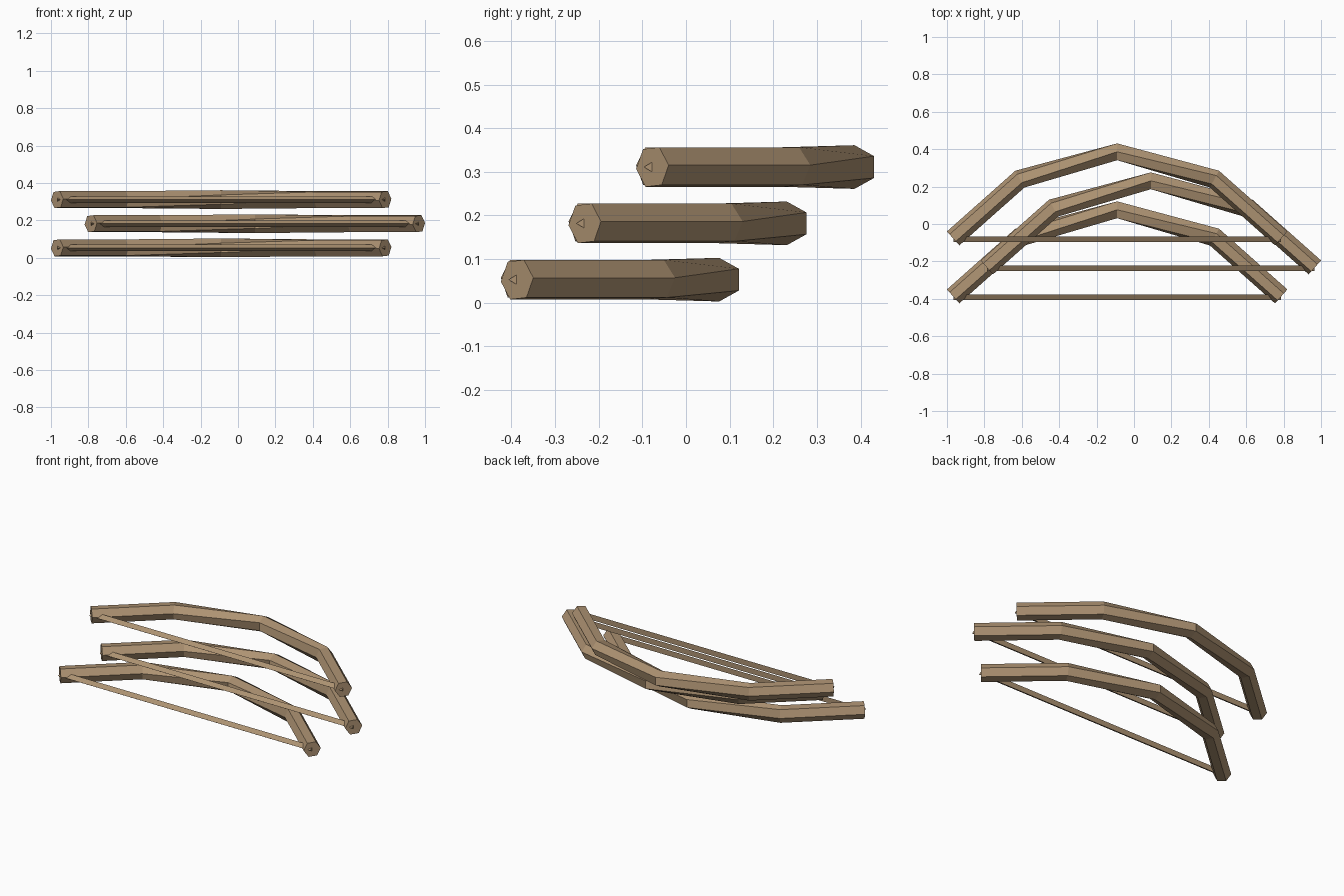
import bpy
from math import sin, cos, pi, radians
from mathutils import Vector

cube = bpy.data.objects.get("Cube")
if cube:
    bpy.data.objects.remove(cube)

wood = bpy.data.materials.new("tan_wood")
wood.use_nodes = True
wood.diffuse_color = (0.42, 0.29, 0.17, 1)
wood.node_tree.nodes["Principled BSDF"].inputs["Base Color"].default_value = wood.diffuse_color


def sweep(name, path, twists, radius, sides, location):
    """Sweep a polygon along a flat path, mitred at bends, with a twist per point."""
    verts, faces = [], []
    last = len(path) - 1
    for i, point in enumerate(path):
        p = Vector(point)
        before = (p - Vector(path[max(i - 1, 0)])).normalized()
        after = (Vector(path[min(i + 1, last)]) - p).normalized()
        tangent = (before + after).normalized()
        outward = Vector((-tangent.y, tangent.x, 0))
        miter = 1 / max(tangent.dot(before), tangent.dot(after))
        for k in range(sides):
            a = 2 * pi * k / sides + radians(twists[i])
            offset = outward * cos(a) * miter + Vector((0, 0, sin(a)))
            verts.append(p + offset * radius)
    for i in range(last):
        for k in range(sides):
            n = (k + 1) % sides
            a, b = i * sides, (i + 1) * sides
            faces.append((a + k, b + k, b + n, a + n))
    faces.append(tuple(range(sides)))
    faces.append(tuple(last * sides + k for k in reversed(range(sides))))
    mesh = bpy.data.meshes.new(name)
    mesh.from_pydata(verts, [], faces)
    mesh.materials.append(wood)
    obj = bpy.data.objects.new(name, mesh)
    obj.location = location
    bpy.context.collection.objects.link(obj)


# Bent limb and straight string, relative to the string's middle
limb = [(-0.877, 0, 0), (-0.52, 0.317, 0), (0, 0.463, 0), (0.52, 0.317, 0), (0.877, 0, 0)]
limb_twist = [55, 55, 30, 5, 5]
string = [(-0.876, 0, 0), (0.876, 0, 0)]

# Three stacked bows, the middle one shifted sideways
bows = [("lower", (-0.09, -0.387, 0.053)),
        ("middle", (0.09, -0.232, 0.182)),
        ("upper", (-0.09, -0.077, 0.311))]
for label, place in bows:
    sweep(label + "_bow_limb", limb, limb_twist, 0.05, 6, place)
    sweep(label + "_bow_string", string, [180, 180], 0.02, 3, place)
